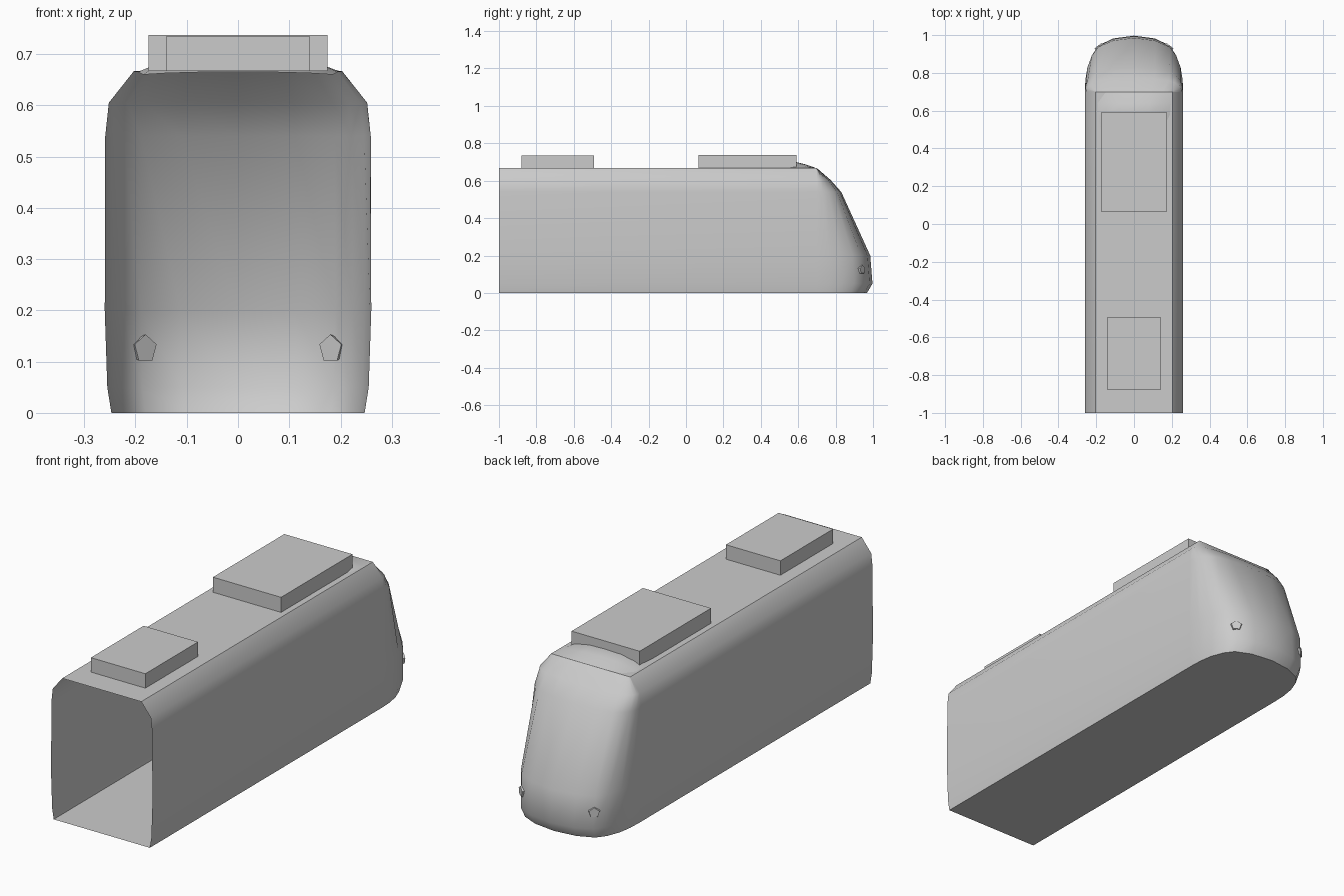
import bpy, bmesh, math
from mathutils import Vector

cube = bpy.data.objects.get("Cube")
if cube:
    bpy.data.objects.remove(cube, do_unlink=True)

grey = bpy.data.materials.new("light grey")
grey.use_nodes = True
grey.diffuse_color = (0.6, 0.6, 0.6, 1)
grey.node_tree.nodes["Principled BSDF"].inputs["Base Color"].default_value = (0.6, 0.6, 0.6, 1)


def make_object(name, bm, smooth=None):
    mesh = bpy.data.meshes.new(name)
    bm.to_mesh(mesh)
    bm.free()
    mesh.materials.append(grey)
    obj = bpy.data.objects.new(name, mesh)
    bpy.context.collection.objects.link(obj)
    if smooth:
        bpy.ops.object.select_all(action='DESELECT')
        obj.select_set(True)
        bpy.context.view_layer.objects.active = obj
        bpy.ops.object.shade_smooth_by_angle(angle=math.radians(smooth))
    return obj


def loft(bm, rows):
    """Bridge neighbouring rows of points with quads."""
    rows = [[bm.verts.new(p) for p in row] for row in rows]
    for low, high in zip(rows, rows[1:]):
        for i in range(len(low) - 1):
            bm.faces.new((low[i], low[i + 1], high[i + 1], high[i]))
    return rows


# Body shell: plan outlines stacked by height, open at the tail end
ROOF = 0.667
NOSE_START = 0.7
levels = [  # height, half width, nose tip
    (0, 0.247, 0.968), (0.05, 0.255, 0.997), (0.2, 0.26, 0.985),
    (0.54, 0.259, 0.83), (0.605, 0.252, 0.772), (ROOF, 0.203, NOSE_START)]
half_arc = [(1, 0), (0.99, 0.22), (0.95, 0.45), (0.86, 0.67), (0.73, 0.83), (0.43, 0.95)]
arc = half_arc + [(0, 1)] + [(-x, y) for x, y in reversed(half_arc)]


def outline(z, width, tip):
    nose = [(width * x, NOSE_START + (tip - NOSE_START) * y, z) for x, y in arc]
    return [(width, -1, z)] + nose + [(-width, -1, z)]


bm = bmesh.new()
rings = loft(bm, [outline(*level) for level in levels])
bm.faces.new(list(reversed(rings[0])))   # floor
bm.faces.new(rings[-1])                  # roof
make_object("body_shell", bm, 40)

# Low fairing between the roof and the front roof box
bm = bmesh.new()
loft(bm, [[(x * width, y, z + rise * (1 - abs(x) ** 3)) for x in (-1, -0.75, -0.4, 0, 0.4, 0.75, 1)]
          for y, width, z, rise in ((0.46, 0.185, 0.66, 0.005), (0.58, 0.195, 0.665, 0.037),
                                    (0.64, 0.2, 0.665, 0.022), (0.7, 0.203, 0.666, 0))])
make_object("roof_fairing", bm, 40)


# Roof equipment boxes
def roof_box(name, half_width, y0, y1, top):
    bm = bmesh.new()
    bmesh.ops.create_cube(bm, size=1)
    for v in bm.verts:
        v.co = (v.co.x * 2 * half_width, y0 + (v.co.y + 0.5) * (y1 - y0),
                ROOF + (v.co.z + 0.5) * (top - ROOF))
    make_object(name, bm)


roof_box("front_roof_box", 0.175, 0.066, 0.59, 0.737)
roof_box("rear_roof_box", 0.14, -0.88, -0.493, 0.734)

# Small five-sided headlights on the nose corners
for side, name in ((1, "left_headlight"), (-1, "right_headlight")):
    bm = bmesh.new()
    bmesh.ops.create_cone(bm, cap_ends=True, segments=5, radius1=0.028, radius2=0.024, depth=0.016)
    lamp = make_object(name, bm)
    lamp.location = (side * 0.185, 0.938, 0.125)
    lamp.rotation_euler = Vector((side * 0.6, 0.8, 0)).to_track_quat('Z', 'Y').to_euler()
